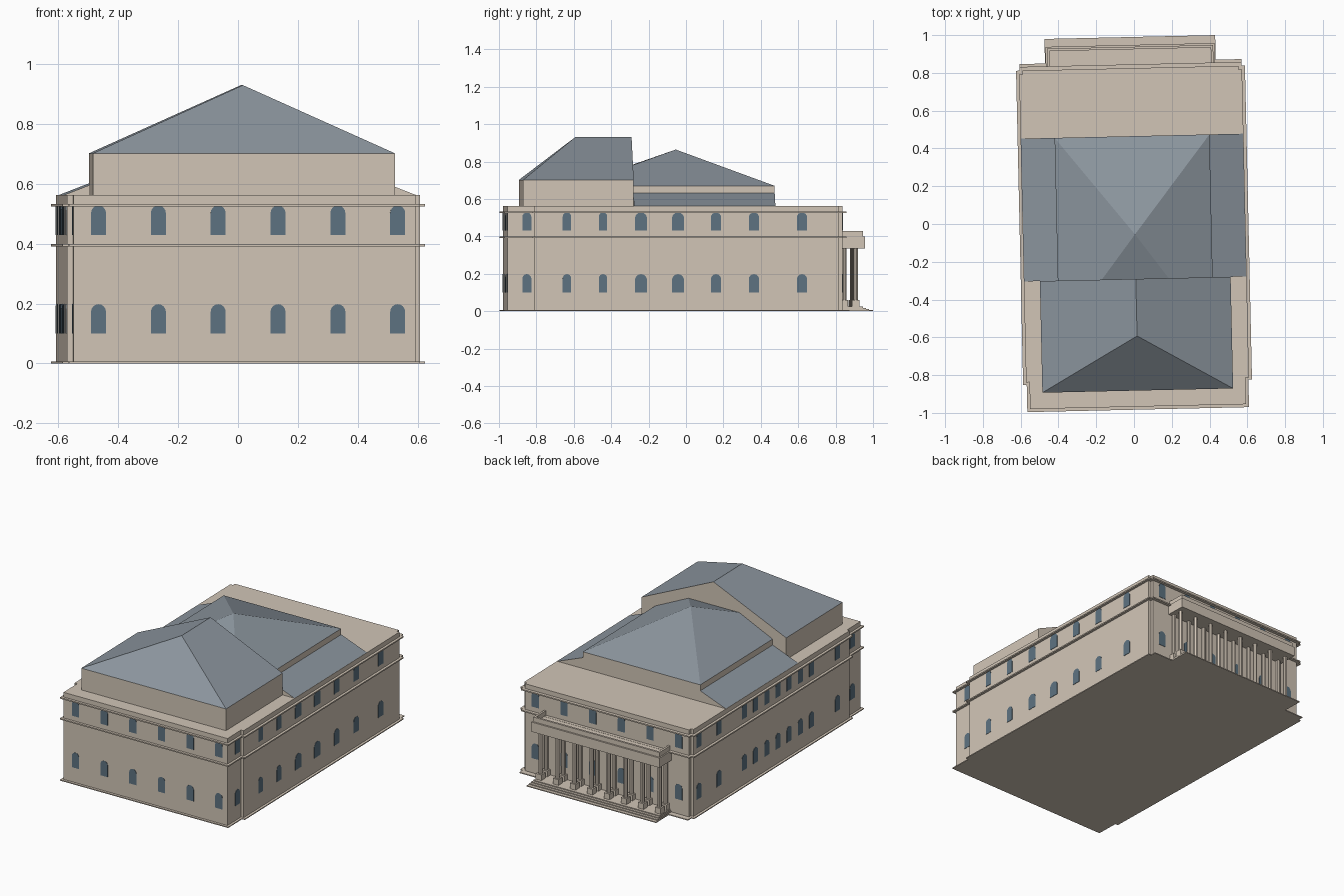
import bpy, bmesh
from math import pi, cos, sin
from mathutils import Matrix, Vector

if "Cube" in bpy.data.objects:
    bpy.data.objects.remove(bpy.data.objects["Cube"])

TURN = Matrix.Rotation(0.0225, 4, 'Z')   # the plan is slightly turned on the grid


def material(name, rgb):
    m = bpy.data.materials.new(name)
    m.diffuse_color = (*rgb, 1)
    m.use_nodes = True
    m.node_tree.nodes["Principled BSDF"].inputs["Base Color"].default_value = m.diffuse_color
    return m


STONE = material("stone", (0.64, 0.56, 0.47))
SLATE = material("slate", (0.26, 0.30, 0.34))
GLASS = material("glass", (0.11, 0.17, 0.22))


def build(name, verts, faces, mat=STONE, slate=()):
    """Mesh part; face numbers in slate get the roof material."""
    me = bpy.data.meshes.new(name)
    me.from_pydata([TURN @ Vector(v) for v in verts], [], faces)
    me.materials.append(mat)
    me.materials.append(SLATE)
    for i in slate:
        me.polygons[i].material_index = 1
    bm = bmesh.new()
    bm.from_mesh(me)
    bmesh.ops.recalc_face_normals(bm, faces=bm.faces)
    bm.to_mesh(me)
    bm.free()
    ob = bpy.data.objects.new(name, me)
    bpy.context.collection.objects.link(ob)
    return ob


def prism(name, pts, z0, z1, mat=STONE):
    n = len(pts)
    verts = [(x, y, z) for z in (z0, z1) for x, y in pts]
    faces = [tuple(range(n)), tuple(range(n, 2 * n))]
    faces += [(i, (i + 1) % n, n + (i + 1) % n, n + i) for i in range(n)]
    return build(name, verts, faces, mat)


def mirrored(half):
    return half + [(-x, y) for x, y in reversed(half)]


def box(name, x0, x1, y0, y1, z0, z1):
    return prism(name, [(x0, y0), (x1, y0), (x1, y1), (x0, y1)], z0, z1)


def window(name, origin, along, out, width, z0, height=0.098):
    """Arched pane lying just proud of a wall."""
    r = width / 2
    prof = [(-r, 0), (r, 0)] + [(r * cos(pi * i / 8), height - r + r * sin(pi * i / 8)) for i in range(9)]
    o, a, d = Vector((*origin, z0)), Vector((*along, 0)), Vector((*out, 0))
    n = len(prof)
    verts = [o + a * u + Vector((0, 0, v)) + d * t for t in (-0.001, 0.002) for u, v in prof]
    faces = [tuple(range(n, 2 * n))]
    faces += [(i, (i + 1) % n, n + (i + 1) % n, n + i) for i in range(n)]
    build(name, verts, faces, GLASS)


# Main body and its string courses
ROOF = 0.563
prism("main_walls", mirrored([(0.572, -0.967), (0.572, -0.825), (0.59, -0.825), (0.59, 0.805),
                              (0.572, 0.805), (0.572, 0.825)]), 0, ROOF)
ledge = [(0.587, -0.983), (0.587, -0.838), (0.606, -0.838), (0.606, 0.825), (0.588, 0.825), (0.588, 0.845)]
for name, z in (("middle_ledge", 0.391), ("upper_ledge", 0.525)):
    prism(name, mirrored(ledge), z, z + 0.008)
prism("ground_plinth", mirrored(ledge[:-1] + [(0.588, 0.86), (0.452, 0.86), (0.452, 0.99)]), 0, 0.006)

# Windows in two storeys on all four walls
right_side = [(-0.864, 0.048), (-0.65, 0.045), (-0.457, 0.045), (-0.254, 0.065), (-0.056, 0.065),
              (0.147, 0.055), (0.35, 0.055), (0.607, 0.055)]
left_side = [(0.75, 0.05), (0.54, 0.05), (-0.70, 0.05), (-0.88, 0.05)]
left_side += [(0.275 - 0.117 * i, 0.05) for i in range(7)]
for z in (0.10, 0.43):
    for i in range(6):
        window("front_window", (-0.488 + 0.2 * i, -0.967), (1, 0), (0, -1), 0.05, z)
        window("back_window", (-0.5 + 0.2 * i, 0.825), (1, 0), (0, 1), 0.05, z)
    for sign, row in ((1, right_side), (-1, left_side)):
        for y, w in row:
            wall = 0.572 if y < -0.825 else 0.59
            window("side_window", (sign * wall, y), (0, 1), (sign, 0), w, z)

# Front hall: upright walls with a hipped roof ending in a gable
h, f, b = 0.505, -0.882, -0.291
build("front_hall",
      [(-h, f, ROOF), (h, f, ROOF), (h, b, ROOF), (-h, b, ROOF),
       (-h, f, 0.702), (h, f, 0.702), (h, b, 0.702), (-h, b, 0.702), (0.003, -0.593, 0.93), (0.003, b, 0.93)],
      [(0, 1, 5, 4), (1, 2, 6, 5), (0, 3, 7, 4), (3, 2, 6, 9, 7), (4, 5, 8), (5, 6, 9, 8), (7, 4, 8, 9)],
      slate=(4, 5, 6))

# Auditorium: low side roofs, a short wall and a pyramid roof meeting the hall
r = 0.465
for s in (-1, 1):
    build("side_roof",
          [(s * 0.588, b, ROOF), (s * 0.588, r, ROOF), (s * 0.41, r, 0.632), (s * 0.41, b, 0.632),
           (s * 0.41, r, ROOF), (s * 0.41, b, ROOF)],
          [(0, 1, 2, 3), (1, 4, 2), (0, 3, 5)], slate=(0,))
w, e = 0.41, 0.67
build("auditorium",
      [(-w, b, ROOF), (w, b, ROOF), (w, r, ROOF), (-w, r, ROOF), (-w, b, e), (w, b, e), (w, r, e), (-w, r, e),
       (-0.177, b, 0.78), (0.177, b, 0.78), (0.004, -0.055, 0.864)],
      [(1, 2, 6, 5), (2, 3, 7, 6), (3, 0, 4, 7), (5, 6, 10, 9), (6, 7, 10), (7, 4, 8, 10), (8, 9, 10)],
      slate=(3, 4, 5, 6))

# Portico steps
for i in range(4):
    box("portico_step", -0.452 + 0.004 * i, 0.452 - 0.004 * i, 0.82, 0.985 - 0.016 * i, 0.006 * i, 0.006 * (i + 1))

# Portico columns on pedestals, with a matching row against the wall
for row_y in (0.898, 0.837):
    for i in range(8):
        x = -0.416 + 0.832 * i / 7
        box("pedestal", x - 0.02, x + 0.02, row_y - 0.02, row_y + 0.02, 0.02, 0.06)
        ring = [(x + 0.013 * cos(pi * k / 4 + pi / 8), row_y + 0.013 * sin(pi * k / 4 + pi / 8)) for k in range(8)]
        prism("column", ring, 0.06, 0.338)

# Portico beam and balcony parapet
box("portico_beam", -0.448, 0.448, 0.82, 0.948, 0.336, 0.398)
box("parapet_front", -0.44, 0.44, 0.925, 0.938, 0.398, 0.428)
for s in (-1, 1):
    box("parapet_side", s * 0.44, s * 0.427, 0.82, 0.925, 0.398, 0.428)
